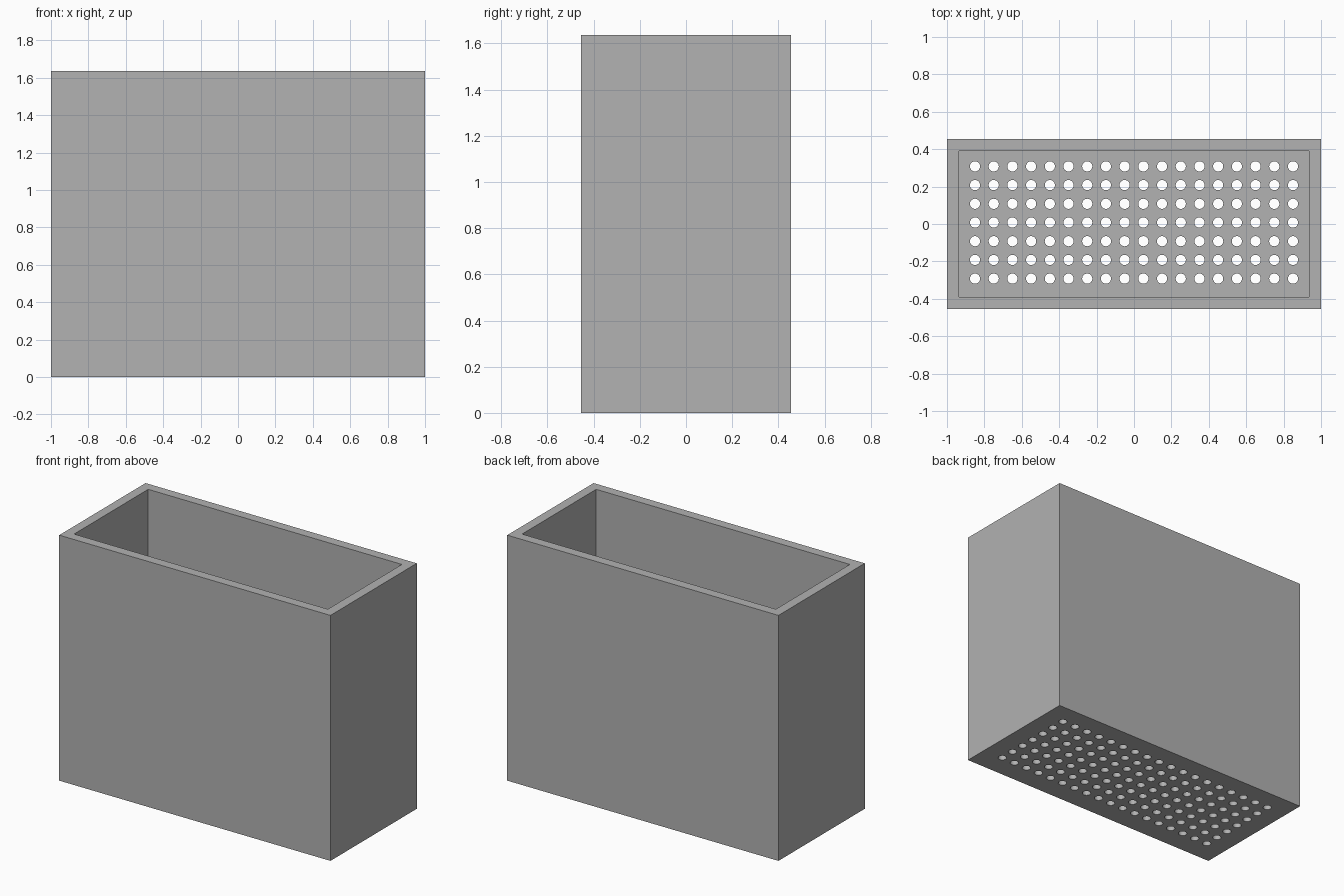
import bpy, bmesh
from mathutils import Matrix, Vector

if "Cube" in bpy.data.objects:
    bpy.data.objects.remove(bpy.data.objects["Cube"], do_unlink=True)

UNIT = 1 / 11                      # wall thickness
SIZE = Vector((22, 10, 18)) * UNIT
COLS, ROWS, PITCH = 18, 7, 0.1
HOLE_RADIUS = 0.3 * UNIT

# Single grey material
grey = bpy.data.materials.new("plain_grey")
grey.use_nodes = True
colour = (0.445, 0.445, 0.445, 1)
grey.diffuse_color = colour
grey.node_tree.nodes["Principled BSDF"].inputs["Base Color"].default_value = colour


def make_object(name, bm):
    mesh = bpy.data.meshes.new(name)
    bm.to_mesh(mesh)
    bm.free()
    mesh.materials.append(grey)
    obj = bpy.data.objects.new(name, mesh)
    bpy.context.collection.objects.link(obj)
    return obj


# Open box: inset the top face for the rim, then sink it to the floor
bm = bmesh.new()
bmesh.ops.create_cube(bm, size=1, matrix=Matrix.Translation((0, 0, SIZE.z / 2)) @ Matrix.Diagonal((*SIZE, 1)))
top = max(bm.faces, key=lambda f: f.calc_center_median().z)
bmesh.ops.inset_region(bm, faces=[top], thickness=UNIT)
sunk = bmesh.ops.extrude_discrete_faces(bm, faces=[top])["faces"][0]
bmesh.ops.translate(bm, verts=sunk.verts, vec=(0, 0, UNIT - SIZE.z))
bmesh.ops.recalc_face_normals(bm, faces=bm.faces)
box = make_object("perforated_box", bm)

# Grid of pins that punch the drain holes
bm = bmesh.new()
for col in range(COLS):
    for row in range(ROWS):
        x = (col - (COLS - 1) / 2) * PITCH
        y = (row - (ROWS - 1) / 2) * PITCH + 0.008
        bmesh.ops.create_cone(bm, cap_ends=True, segments=24, radius1=HOLE_RADIUS, radius2=HOLE_RADIUS,
                              depth=3 * UNIT, matrix=Matrix.Translation((x, y, UNIT / 2)))
pins = make_object("hole_cutter", bm)
pins.hide_render = True

punch = box.modifiers.new("drain_holes", "BOOLEAN")
punch.operation = "DIFFERENCE"
punch.solver = "EXACT"
punch.object = pins

# Bake the cut and drop the cutter
bpy.context.view_layer.update()
cut = bpy.data.meshes.new_from_object(box.evaluated_get(bpy.context.evaluated_depsgraph_get()))
box.modifiers.clear()
box.data = cut
bpy.data.objects.remove(pins, do_unlink=True)

# Round the hole walls, keep the box edges sharp
bpy.ops.object.select_all(action="DESELECT")
box.select_set(True)
bpy.context.view_layer.objects.active = box
bpy.ops.object.shade_smooth_by_angle()
